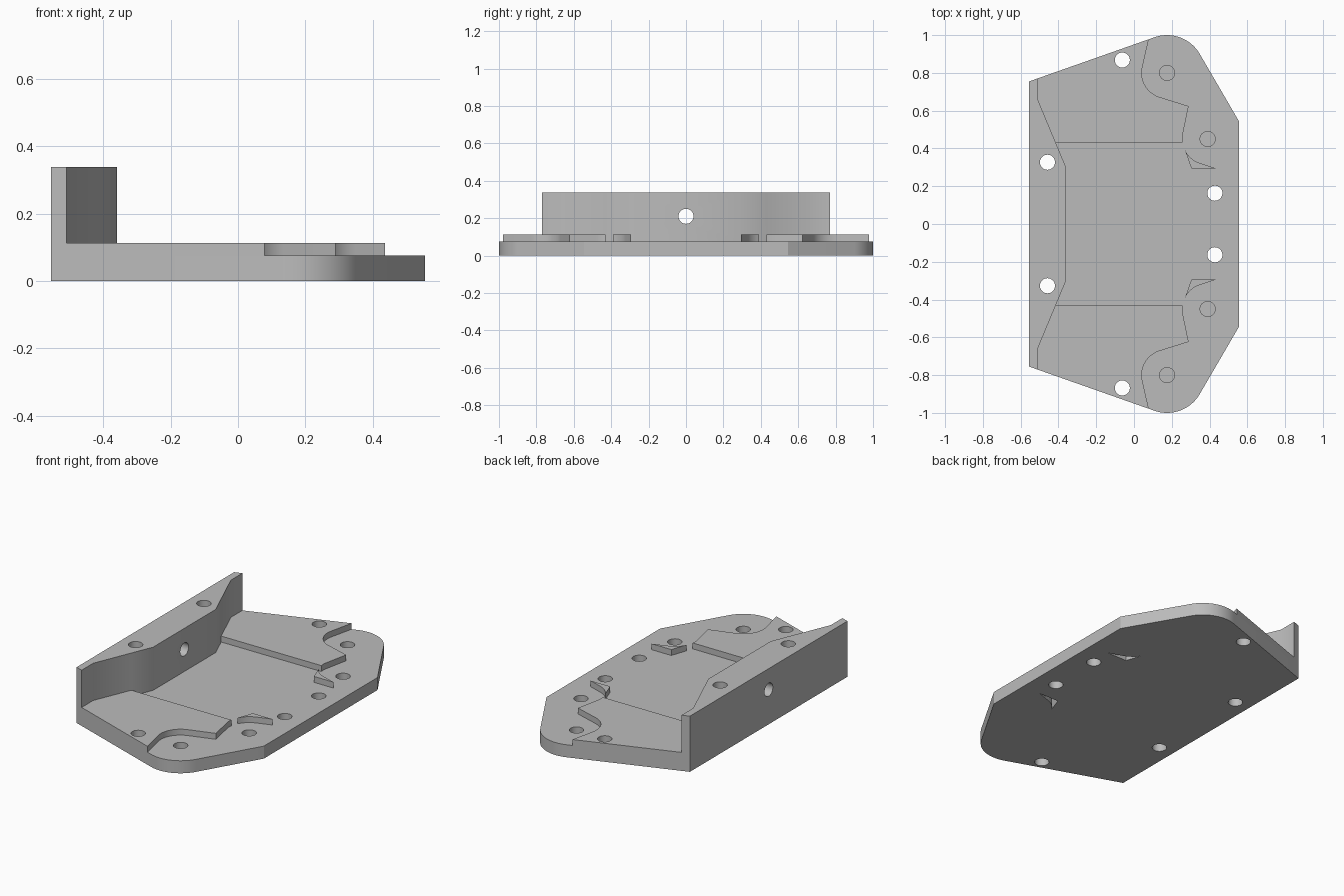
import bpy, bmesh, math
from mathutils import Matrix

cube = bpy.data.objects.get("Cube")
if cube:
    bpy.data.objects.remove(cube, do_unlink=True)

grey = bpy.data.materials.new("plain grey")
grey.use_nodes = True
colour = (0.5, 0.5, 0.5, 1)
grey.diffuse_color = colour
grey.node_tree.nodes["Principled BSDF"].inputs["Base Color"].default_value = colour

BASE_TOP, PAD_TOP, WALL_TOP = 0.076, 0.112, 0.338
HALF_X, HOLE_R, BOSS_R = 0.555, 0.04, 0.134
OUTER_BOSS, INNER_BOSS = (0.175, 0.8), (0.39, 0.45)


def arc(centre, radius, start, end, steps=12):
    angles = [math.radians(start + (end - start) * i / steps) for i in range(steps + 1)]
    return [(centre[0] + radius * math.cos(a), centre[1] + radius * math.sin(a)) for a in angles]


def mirrored(points):
    """Close a half outline across y = 0."""
    return points + [(x, -y) for x, y in reversed(points)]


def prism(name, points, z0, z1, flip=False, open_bottom=False):
    """Extrude an outline upward, optionally flipped in y."""
    bm = bmesh.new()
    sign = -1 if flip else 1
    base = bm.faces.new([bm.verts.new((x, sign * y, z0)) for x, y in points])
    extruded = bmesh.ops.extrude_face_region(bm, geom=[base], use_keep_orig=True)
    top = [v for v in extruded["geom"] if isinstance(v, bmesh.types.BMVert)]
    bmesh.ops.translate(bm, vec=(0, 0, z1 - z0), verts=top)
    bmesh.ops.recalc_face_normals(bm, faces=bm.faces[:])
    if open_bottom:
        bmesh.ops.delete(bm, geom=[base], context='FACES_ONLY')
    mesh = bpy.data.meshes.new(name)
    bm.to_mesh(mesh)
    bm.free()
    mesh.materials.append(grey)
    obj = bpy.data.objects.new(name, mesh)
    bpy.context.collection.objects.link(obj)
    return obj


def activate(obj):
    bpy.ops.object.select_all(action='DESELECT')
    obj.select_set(True)
    bpy.context.view_layer.objects.active = obj


def combine(target, other, operation):
    activate(target)
    mod = target.modifiers.new(operation.lower(), 'BOOLEAN')
    mod.operation, mod.solver, mod.object = operation, 'EXACT', other
    bpy.ops.object.modifier_apply(modifier=mod.name)
    bpy.data.objects.remove(other, do_unlink=True)


def drill(target, x, y, z0, z1):
    combine(target, prism("drill", arc((x, y), HOLE_R, 0, 348.75, 31), z0, z1), 'DIFFERENCE')


# Base plate with rounded ends
edge_arc = arc(OUTER_BOSS, 0.2, 109.4, 30, 20)
corner_y = 0.755
slope = (edge_arc[0][1] - corner_y) / (edge_arc[0][0] + HALF_X)


def edge_y(x):
    return corner_y + slope * (x + HALF_X)


bracket = prism("bracket", mirrored([(-HALF_X, corner_y)] + edge_arc + [(HALF_X, 0.545)]),
                0, BASE_TOP)

# Upright wall, thick in the middle and thin at its ends
wall_end = (-0.51, edge_y(-0.51))
wall_bend = (-0.51, 0.66)
pad_corner = (-0.414, 0.43)
wall = prism("wall", mirrored([(-HALF_X, corner_y), wall_end, wall_bend, pad_corner, (-0.36, 0.30)]),
             BASE_TOP, WALL_TOP)
combine(bracket, wall, 'UNION')

# Raised pads, scalloped around the bosses
pad_outline = ([wall_end, wall_bend, pad_corner]
               + arc(INNER_BOSS, BOSS_R, 188, 167, 5) + [(0.289, 0.624)]
               + arc(OUTER_BOSS, BOSS_R, 252, 167, 14) + [(0.078, edge_y(0.078))])
# Small hollow ribs beside the inner bosses
rib_outline = [(0.304, 0.293), (0.437, 0.293)] + arc(INNER_BOSS, BOSS_R, 251, 207, 8)

for flip in (False, True):
    combine(bracket, prism("pad", pad_outline, BASE_TOP, PAD_TOP, flip), 'UNION')
for flip in (False, True):
    combine(bracket, prism("rib_opening", rib_outline, -0.1, 0.2, flip), 'DIFFERENCE')
    side = "right" if flip else "left"
    prism(side + "_rib", rib_outline, BASE_TOP, PAD_TOP, flip, open_bottom=True)

# Through holes and blind boss holes
for s in (1, -1):
    for x, y in ((-0.458, 0.327), (-0.062, 0.868), (0.428, 0.163)):
        drill(bracket, x, s * y, -0.1, 0.5)
    for x, y in (OUTER_BOSS, INNER_BOSS):
        drill(bracket, x, s * y, 0.015, 0.3)

# Cross hole through the wall
cross = prism("drill", arc((0, 0), HOLE_R, 0, 348.75, 31), -0.3, 0.3)
cross.data.transform(Matrix.Translation((-0.45, 0, 0.21)) @ Matrix.Rotation(math.pi / 2, 4, 'Y'))
combine(bracket, cross, 'DIFFERENCE')

for obj in bpy.context.collection.objects:
    if obj.type == 'MESH' and (obj == bracket or obj.name.endswith("_rib")):
        activate(obj)
        bpy.ops.object.shade_smooth_by_angle(angle=math.radians(25))
